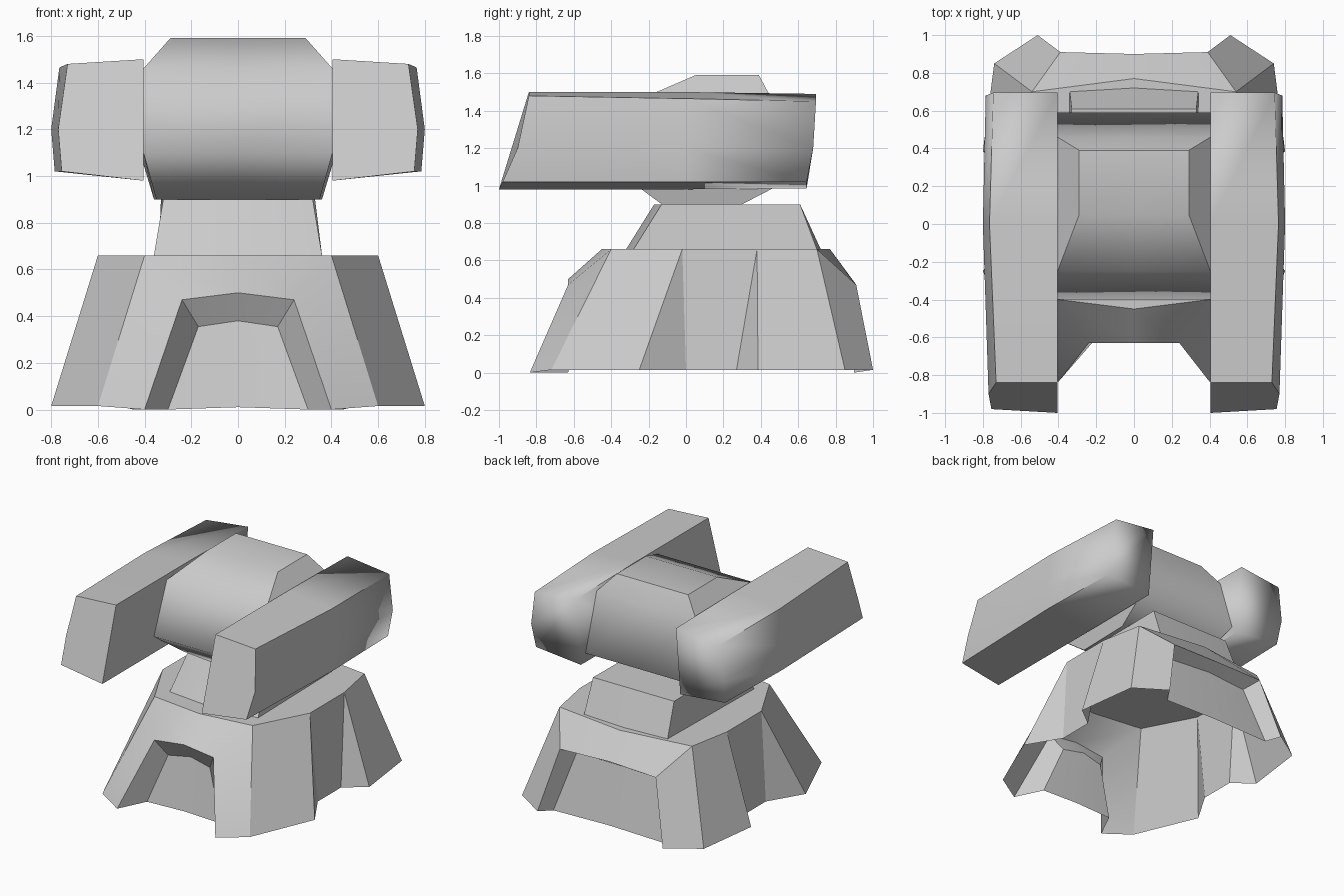
import bpy, bmesh
from mathutils import Vector

cube = bpy.data.objects.get("Cube")
if cube:
    bpy.data.objects.remove(cube, do_unlink=True)

GREY = (0.6, 0.6, 0.6, 1)
grey = bpy.data.materials.new("plain grey")
grey.use_nodes = True
grey.diffuse_color = GREY
grey.node_tree.nodes["Principled BSDF"].inputs["Base Color"].default_value = GREY


def build(name, points, faces, is_smooth, sides=(1, -1)):
    """Make one object from points given for the +x half, on the given sides."""
    bm = bmesh.new()
    for s in sides:
        verts = {k: bm.verts.new((p[0] * s, p[1], p[2])) for k, p in points.items()}
        for f in faces:
            bm.faces.new([verts[k] for k in (f if s > 0 else f[::-1])])
    bmesh.ops.remove_doubles(bm, verts=bm.verts, dist=0.0005)
    bmesh.ops.recalc_face_normals(bm, faces=bm.faces)
    for f in bm.faces:
        f.smooth = True
    for e in bm.edges:
        e.smooth = len(e.link_faces) == 2 and is_smooth(e, e.calc_face_angle())
    mesh = bpy.data.meshes.new(name)
    bm.to_mesh(mesh)
    bm.free()
    mesh.materials.append(grey)
    obj = bpy.data.objects.new(name, mesh)
    bpy.context.collection.objects.link(obj)


def by_angle(edge, angle):
    return angle < 0.5


# Splayed open base: top rim t, front arch a/b, side notch g, rear arch k/l
base = {
    "t0": (0, -.45, .66), "t1": (.4, -.4, .66), "t2": (.6, -.02, .66),
    "t3": (.6, .38, .66), "t4": (.54, .7, .66), "t5": (0, .77, .66),
    "a0": (0, -.63, .5), "a1": (.24, -.63, .47), "a2": (.4, -.835, 0),
    "b0": (0, -.55, .38), "b1": (.17, -.57, .355), "b2": (.3, -.63, 0),
    "b3": (0, -.63, .01), "f": (.6, -.72, .015),
    "g0": (.8, -.25, .015), "g1": (.65, 0, .015),
    "g2": (.65, .27, .015), "g3": (.8, .385, .015), "h": (.74, .85, .015),
    "k0": (0, .9, .48), "k1": (.39, .91, .47), "k2": (.51, 1, .015),
    "l0": (0, .82, .43), "l1": (.33, .8, .42), "l2": (.45, .9, 0), "l3": (0, .9, .01),
}
base_faces = [f.split() for f in (
    "t0 t1 t2 t3 t4 t5",
    "t0 a0 a1 t1", "t1 a1 a2 f",                       # front
    "a0 b0 b1 a1", "a1 b1 b2 a2", "b0 b3 b2 b1",       # front recess
    "t1 f g0 t2", "t2 g0 g1", "t2 g1 g2 t3",           # side and notch
    "t3 g2 g3", "t3 g3 h t4",
    "t4 h k2 k1", "t4 k1 k0 t5",                       # rear
    "k0 k1 l1 l0", "k1 k2 l2 l1", "l0 l1 l2 l3",       # rear recess
)]
build("base", base, base_faces, by_angle)

# Tapered neck between base and body
neck = {
    "p0": (0, -.32, .66), "p1": (.36, -.28, .66), "p2": (.34, .7, .66), "p3": (0, .72, .66),
    "q0": (0, -.17, .9), "q1": (.32, -.13, .9), "q2": (.33, .61, .9), "q3": (0, .61, .9),
}
neck_faces = [f.split() for f in (
    "q0 q1 q2 q3", "p0 p1 q1 q0", "p1 p2 q2 q1", "p2 p3 q3 q2", "p3 p2 p1 p0")]
build("neck", neck, neck_faces, by_angle)

# Barrel body: side profile of (half width, y, z), spanned across x
profile = [(.29, .39, 1.59), (.405, .46, 1.46), (.405, .59, 1.05), (.36, .3, .9),
           (.35, -.13, .9), (.405, -.4, 1.1), (.405, -.25, 1.46), (.29, .05, 1.59)]
count = len(profile)
body = {}
for i, p in enumerate(profile):
    body["c", i] = (0, p[1], p[2])
    body["s", i] = p
body_faces = [[("c", i), ("c", (i + 1) % count), ("s", (i + 1) % count), ("s", i)]
              for i in range(count)]
body_faces += [[("s", i) for i in f] for f in ((1, 2, 5, 6), (0, 1, 6, 7), (2, 3, 4, 5))]


def body_smooth(edge, angle):
    d = edge.verts[0].co - edge.verts[1].co
    top_rear = all(v.co.y > .38 and v.co.z > 1.58 for v in edge.verts)
    along_x = abs(d.y) + abs(d.z) < 0.001
    return angle < 0.05 or (along_x and angle < 1.5 and not top_rear)


build("body", body, body_faces, body_smooth)

# Side pods: front, middle and rear rings with a bowed outer wall
rings = [
    [(.405, -1, .98), (.405, -.84, 1.5), (.73, -.84, 1.48), (.77, -.9, 1.2), (.755, -.98, 1.02)],
    [(.405, 0, .98), (.405, 0, 1.5), (.765, 0, 1.465), (.8, 0, 1.2), (.785, 0, 1.02)],
    [(.405, .645, .985), (.405, .695, 1.49), (.745, .695, 1.45), (.785, .68, 1.2),
     (.77, .645, 1.02)],
]
pod = {(r, i): p for r, ring in enumerate(rings) for i, p in enumerate(ring)}
pod_faces = [[(r, i), (r, (i + 1) % 5), (r + 1, (i + 1) % 5), (r + 1, i)]
             for r in range(2) for i in range(5)]
pod_faces += [[(0, i) for i in reversed(range(5))], [(2, i) for i in range(5)]]


def pod_smooth(edge, angle):
    rear_rim = all(v.co.y > .6 for v in edge.verts)
    return rear_rim or angle < 0.6


for side, name in ((1, "left_pod"), (-1, "right_pod")):
    build(name, pod, pod_faces, pod_smooth, (side,))
